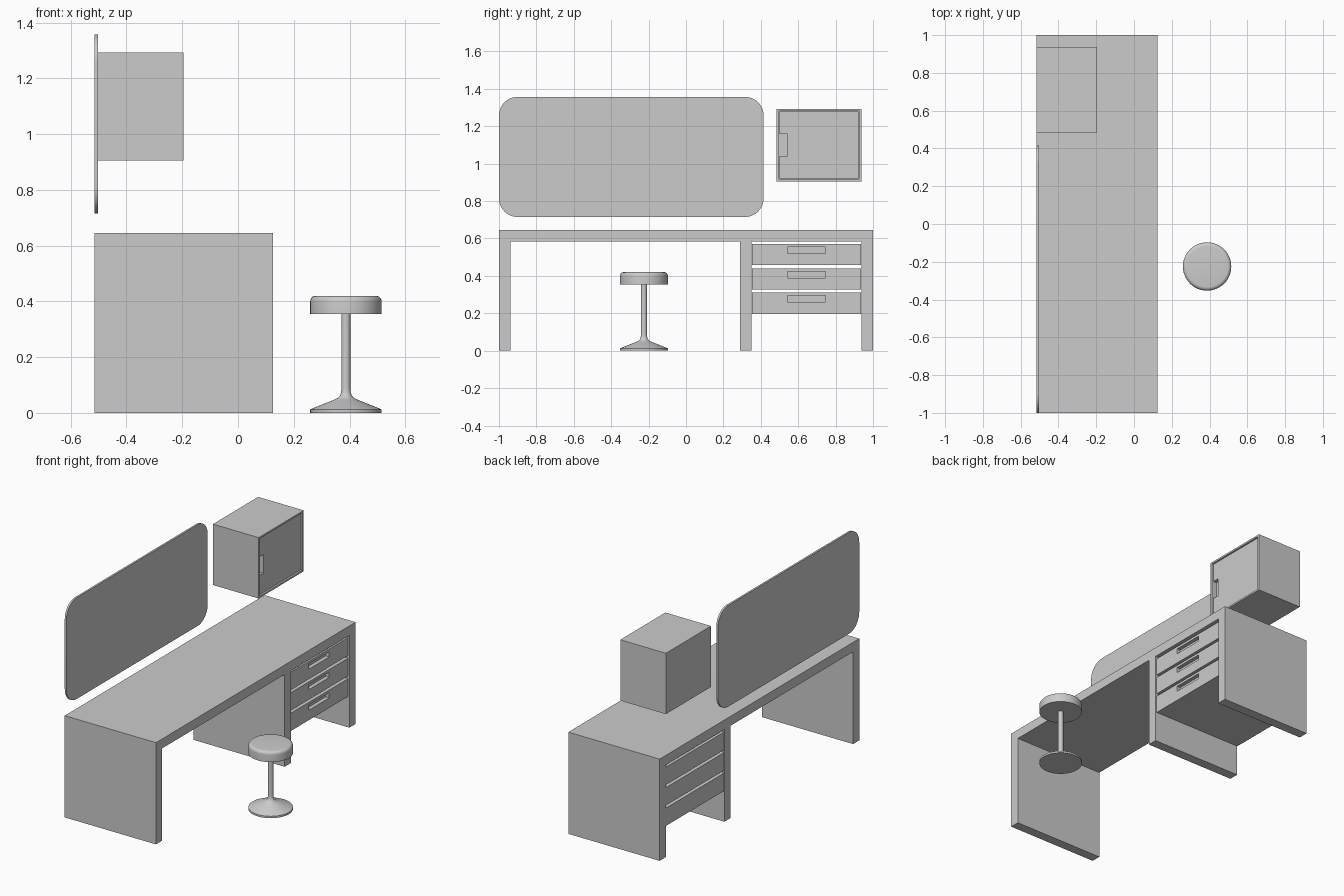
import bpy, bmesh, math
from math import sin, cos, pi, radians

if "Cube" in bpy.data.objects:
    bpy.data.objects.remove(bpy.data.objects["Cube"])


def make_object(name, bm):
    bmesh.ops.recalc_face_normals(bm, faces=bm.faces)
    mesh = bpy.data.meshes.new(name)
    bm.to_mesh(mesh)
    bm.free()
    ob = bpy.data.objects.new(name, mesh)
    bpy.context.collection.objects.link(ob)
    return ob


def activate(ob):
    bpy.ops.object.select_all(action='DESELECT')
    ob.select_set(True)
    bpy.context.view_layer.objects.active = ob


def box(name, x, y, z):
    bm = bmesh.new()
    bmesh.ops.create_cube(bm, size=1)
    for v in bm.verts:
        v.co = [a + (c + 0.5) * (b - a) for c, (a, b) in zip(v.co, (x, y, z))]
    return make_object(name, bm)


def cut(ob, x, y, z):
    cutter = box("cutter", x, y, z)
    cutter.hide_render = True
    mod = ob.modifiers.new("cut", 'BOOLEAN')
    mod.operation = 'DIFFERENCE'
    mod.solver = 'EXACT'
    mod.object = cutter
    activate(ob)
    bpy.ops.object.modifier_apply(modifier=mod.name)
    bpy.data.objects.remove(cutter)


def lathe(name, profile, cx, cy, steps=48):
    bm = bmesh.new()
    verts = [bm.verts.new((cx + r, cy, z)) for r, z in profile]
    edges = [bm.edges.new(p) for p in zip(verts, verts[1:])]
    bmesh.ops.spin(bm, geom=verts + edges, cent=(cx, cy, 0), axis=(0, 0, 1),
                   angle=2 * pi, steps=steps, use_merge=True)
    bmesh.ops.remove_doubles(bm, verts=bm.verts, dist=1e-5)
    ob = make_object(name, bm)
    activate(ob)
    bpy.ops.object.shade_smooth_by_angle(angle=radians(35))
    return ob


BACK, FRONT = -0.515, 0.125

# Desk frame: top and three slab legs
box("desk_top", (BACK, FRONT), (-1, 1), (0.585, 0.645))
for name, y0, y1 in (("left_leg", -1, -0.938), ("middle_leg", 0.288, 0.351),
                     ("right_leg", 0.937, 1)):
    box(name, (BACK, FRONT), (y0, y1), (0, 0.585))

# Three drawers separated by open gaps, each with a recessed grip
for i in range(3):
    z = 0.197 + 0.13 * i
    drawer = box(f"drawer_{i + 1}", (BACK, 0.118), (0.353, 0.935), (z, z + 0.113))
    cut(drawer, (0.093, 0.2), (0.543, 0.745), (z + 0.063, z + 0.097))

# Wall cabinet: shell with an inset door and a grip notch at the door's edge
shell = box("cabinet_shell", (BACK, -0.195), (0.485, 0.937), (0.906, 1.292))
cut(shell, (-0.235, 0), (0.497, 0.925), (0.917, 1.281))
door = box("cabinet_door", (-0.235, -0.203), (0.5, 0.922), (0.92, 1.278))
cut(door, (-0.228, 0), (0.4, 0.543), (1.042, 1.16))

# Mirror: thin panel with rounded corners
bm = bmesh.new()
R, N = 0.1, 12
y0, y1, z0, z1 = -1, 0.415, 0.715, 1.357
corners = ((y1 - R, z1 - R), (y0 + R, z1 - R), (y0 + R, z0 + R), (y1 - R, z0 + R))
ring = []
for q, (cy, cz) in enumerate(corners):
    for k in range(N + 1):
        a = (q + k / N) * pi / 2
        ring.append(bm.verts.new((BACK, cy + R * cos(a), cz + R * sin(a))))
panel = bm.faces.new(ring)
extruded = bmesh.ops.extrude_face_region(bm, geom=[panel], use_keep_orig=True)["geom"]
bmesh.ops.translate(bm, vec=(0.012, 0, 0),
                    verts=[g for g in extruded if isinstance(g, bmesh.types.BMVert)])
mirror = make_object("mirror", bm)
activate(mirror)
bpy.ops.object.shade_smooth_by_angle(angle=radians(35))

# Stool: round cushion, and a pedestal flaring into a wide foot
SX, SY = 0.387, -0.225
rim = [(0.108 + 0.02 * cos(a), 0.4 + 0.02 * sin(a))
       for a in (k * pi / 12 for k in range(7))]
lathe("stool_seat", [(0, 0.355), (0.128, 0.355)] + rim + [(0, 0.42)], SX, SY)
lathe("stool_pedestal", [(0, 0), (0.128, 0), (0.128, 0.012), (0.12, 0.016),
                         (0.045, 0.046), (0.03, 0.053), (0.021, 0.062),
                         (0.017, 0.075), (0.016, 0.09), (0.016, 0.356), (0, 0.356)], SX, SY)
